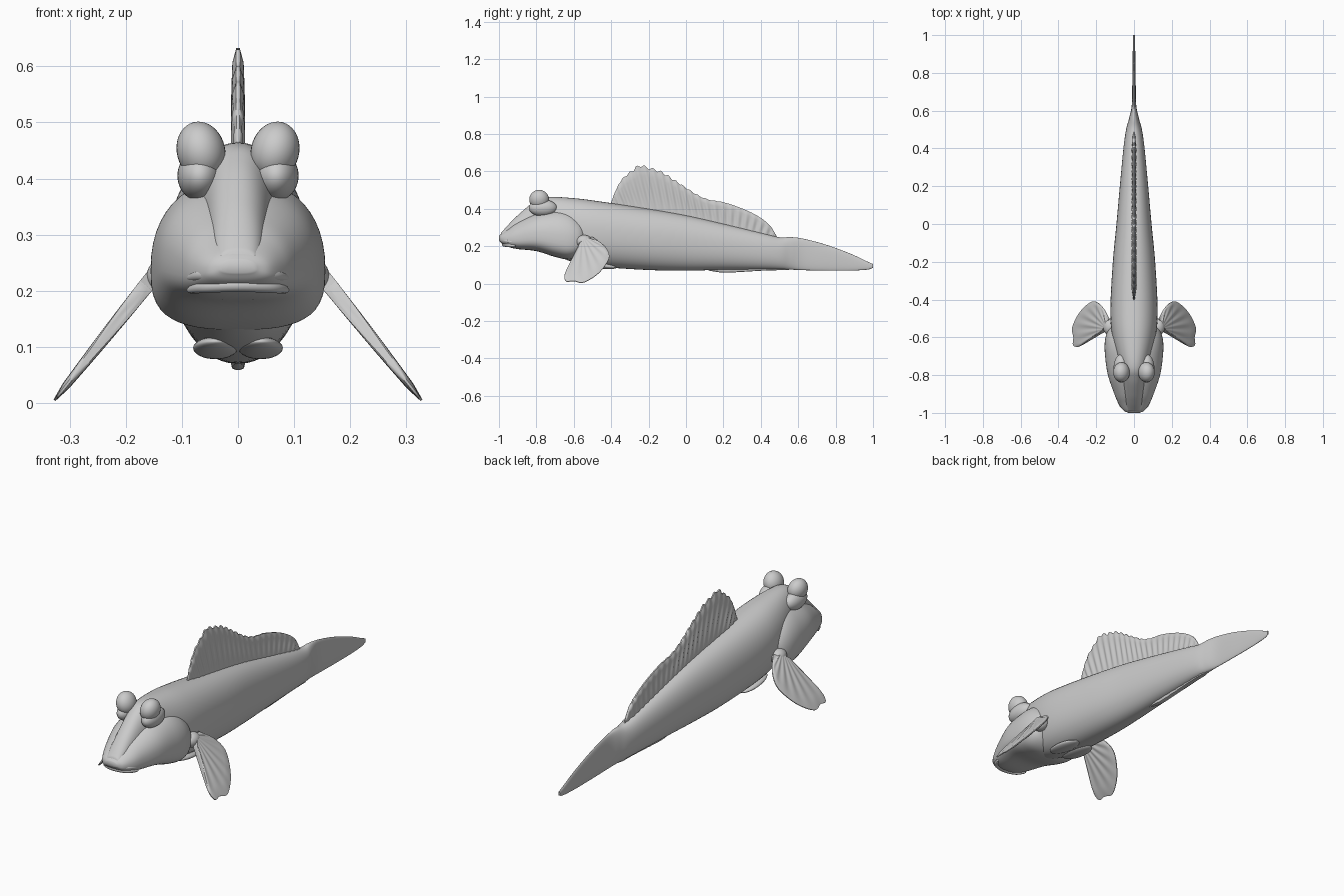
import bpy
import bmesh
from math import sin, cos, pi
from mathutils import Vector

cube = bpy.data.objects.get("Cube")
if cube:
    bpy.data.objects.remove(cube)

skin = bpy.data.materials.new("grey skin")
skin.use_nodes = True
GREY = (0.6, 0.6, 0.6, 1)
skin.diffuse_color = GREY
skin.node_tree.nodes["Principled BSDF"].inputs["Base Color"].default_value = GREY


def spline(points, steps):
    """Smooth curve through the points."""
    pts = [Vector(p) for p in points]
    pts = [pts[0] * 2 - pts[1]] + pts + [pts[-1] * 2 - pts[-2]]
    out = []
    for a, b, c, d in zip(pts, pts[1:], pts[2:], pts[3:]):
        for i in range(steps):
            t = i / steps
            out.append((b * 2 + (c - a) * t + (a * 2 - b * 5 + c * 4 - d) * t ** 2
                        + (b * 3 - a - c * 3 + d) * t ** 3) / 2)
    return out + [pts[-2]]


def sample(curve, t):
    """Point at fraction t of a dense curve's length."""
    lengths = [0]
    for a, b in zip(curve, curve[1:]):
        lengths.append(lengths[-1] + (b - a).length)
    goal = t * lengths[-1]
    for i in range(len(curve) - 1):
        if goal <= lengths[i + 1]:
            f = (goal - lengths[i]) / max(lengths[i + 1] - lengths[i], 1e-9)
            return curve[i].lerp(curve[i + 1], f)
    return curve[-1].copy()


def finish(obj, angle=0.9):
    obj.data.materials.clear()
    obj.data.materials.append(skin)
    bpy.ops.object.select_all(action='DESELECT')
    obj.select_set(True)
    bpy.context.view_layer.objects.active = obj
    bpy.ops.object.shade_smooth_by_angle(angle=angle)
    return obj


def loft(name, rings):
    bm = bmesh.new()
    rows = [[bm.verts.new(p) for p in ring] for ring in rings]
    n = len(rows[0])
    for a, b in zip(rows, rows[1:]):
        for i in range(n):
            bm.faces.new((a[i], a[(i + 1) % n], b[(i + 1) % n], b[i]))
    bm.faces.new(rows[0])
    bm.faces.new(rows[-1])
    bmesh.ops.recalc_face_normals(bm, faces=bm.faces)
    mesh = bpy.data.meshes.new(name)
    bm.to_mesh(mesh)
    bm.free()
    obj = bpy.data.objects.new(name, mesh)
    bpy.context.collection.objects.link(obj)
    return finish(obj)


def body_loft(name, stations, power, sag=0.0, sides=48):
    """Stations are y, half width, bottom z, top z; sag moves the width down."""
    def ring(s):
        y, w, low, high = s
        pts = []
        for i in range(sides):
            a = 2 * pi * i / sides
            c, h = cos(a), sin(a)
            x = abs(c) ** (2 / power) * (1 if c > 0 else -1)
            z = abs(h) ** (2 / power) * (1 if h > 0 else -1)
            z -= sag * (1 - z * z)
            pts.append((x * w, y, (low + high) / 2 + z * (high - low) / 2))
        return pts
    return loft(name, [ring(s) for s in spline(stations, 6)])


def fin(name, base, tip, normal, thick, rays, ripple, columns=140, scallop=0.0):
    """Blade between a base curve and a tip curve, with raised rays."""
    base, tip, normal = spline(base, 6), spline(tip, 8), Vector(normal).normalized()
    levels = [i / 10 for i in range(11)]
    rings = []
    for k in range(columns + 1):
        u = k / columns
        low, high = sample(base, u), sample(tip, u)
        wave = sin(2 * pi * rays * u)
        high += (high - low) * scallop * wave * sin(pi * min(1, u * 1.4))
        ends = min(1, 0.3 + 8 * u, 0.3 + 8 * (1 - u))
        ring = []
        for side, vs in ((1, levels), (-1, reversed(levels))):
            for v in vs:
                t = thick[0] + (thick[1] - thick[0]) * v
                t = (t + ripple * wave * sin(pi * v)) * ends
                t *= 0.35 if v == 1 else 1
                ring.append(low.lerp(high, v) + normal * t * side)
        rings.append(ring)
    return loft(name, rings)


def ball(name, centre, size, turn=(0, 0, 0)):
    bpy.ops.mesh.primitive_uv_sphere_add(segments=32, ring_count=20, location=centre,
                                         rotation=turn)
    obj = bpy.context.object
    obj.name, obj.scale = name, size
    return finish(obj, pi)


def tube(name, points, radius):
    curve = bpy.data.curves.new(name, 'CURVE')
    curve.dimensions = '3D'
    curve.bevel_depth, curve.bevel_resolution, curve.use_fill_caps = radius, 4, True
    line = curve.splines.new('POLY')
    path = spline(points, 8)
    line.points.add(len(path) - 1)
    for i, (p, q) in enumerate(zip(line.points, path)):
        p.co = (*q, 1)
        p.radius = 0.35 + 0.65 * sin(pi * i / (len(path) - 1)) ** 0.5
    obj = bpy.data.objects.new(name, curve)
    bpy.context.collection.objects.link(obj)
    curve.materials.append(skin)


# Trunk with the snout ridge in front and the thin tail fin behind
body_loft("trunk_and_tail", [
    (-0.99, .035, .235, .27), (-0.95, .045, .215, .315), (-0.9, .052, .2, .365),
    (-0.82, .062, .19, .432), (-0.75, .08, .17, .463), (-0.6, .115, .115, .457),
    (-0.45, .125, .09, .438), (-0.2, .112, .073, .4), (0, .093, .07, .365),
    (.2, .075, .074, .32), (.4, .056, .076, .272), (.5, .042, .076, .248),
    (.56, .026, .075, .249), (.63, .012, .072, .24), (.75, .009, .07, .208),
    (.88, .007, .07, .16), (.97, .006, .075, .118), (1, .004, .085, .105)], 2.2)

# Broad head with gill covers ending in a step
body_loft("head_and_gill_covers", [
    (-1, .03, .232, .255), (-0.985, .058, .215, .27), (-0.95, .082, .197, .295),
    (-0.9, .104, .185, .33), (-0.8, .138, .174, .378), (-0.7, .153, .143, .398),
    (-0.63, .155, .13, .392), (-0.58, .145, .145, .365), (-0.552, .125, .18, .335),
    (-0.545, .1, .2, .31)], 2.5, sag=0.22)

# Lips
for name, drop, back in (("upper_lip", .229, 0), ("lower_lip", .207, .012)):
    tube(name, [(-.088, -.925 + back, drop - .006), (-.058, -.968 + back, drop),
                (0, -.985 + back, drop + .003), (.058, -.968 + back, drop),
                (.088, -.925 + back, drop - .006)], .012)

# Bulging eyes and paired fins
for side, word in ((1, "left"), (-1, "right")):
    ball(word + "_eye", (side * .066, -.785, .449), (.043, .053, .053),
         (0, side * .25, 0))
    ball(word + "_eye_socket", (side * .068, -.765, .405), (.04, .075, .045))

    def on_plane(points):
        return [(side * (.155 + (.22 - z) * .8), y, z) for y, z in points]
    fin(word + "_pectoral_fin",
        on_plane([(-.575, .205), (-.55, .225), (-.52, .24)]),
        on_plane([(-.595, .16), (-.625, .1), (-.65, .045), (-.64, .012), (-.6, .014),
                  (-.55, .006), (-.48, .045), (-.43, .1), (-.41, .15), (-.435, .2),
                  (-.5, .25)]),
        (side * .78, 0, .62), (.014, .006), 9, .0015)
    ball(word + "_fin_root", (side * .128, -.545, .225), (.035, .045, .035))
    ball(word + "_pelvic_fin", (side * .04, -.47, .098), (.04, .1, .016), (-.12, 0, 0))

# Tall ragged fin along the back
fin("dorsal_fin",
    [(0, -.395, .41), (0, -.2, .38), (0, 0, .35), (0, .3, .275), (0, .485, .235)],
    [(0, -.402, .43), (0, -.375, .5), (0, -.34, .56), (0, -.285, .605),
     (0, -.25, .63), (0, -.2, .618), (0, -.13, .595), (0, -.05, .545), (0, .05, .48),
     (0, .12, .45), (0, .22, .43), (0, .35, .38), (0, .44, .32), (0, .487, .25)],
    (1, 0, 0), (.011, .009), 24, .003, columns=240, scallop=.03)

# Low fin under the rear
fin("anal_fin", [(0, .12, .085), (0, .3, .085), (0, .55, .085)],
    [(0, .12, .07), (0, .2, .059), (0, .3, .063), (0, .42, .07), (0, .55, .073)],
    (1, 0, 0), (.014, .01), 8, .001, columns=60)
